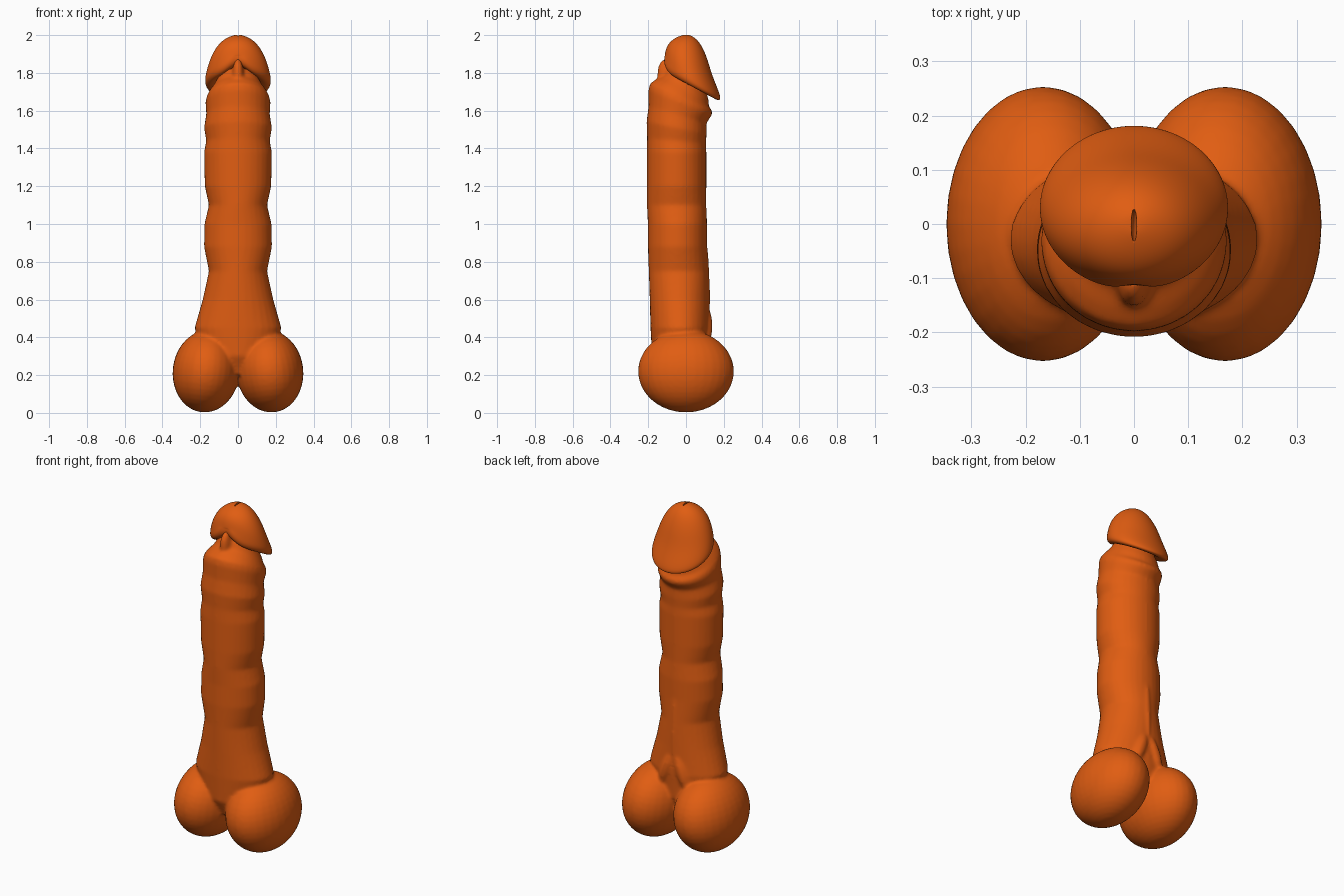
import bpy, bmesh, math
from mathutils import Matrix, Vector

cube = bpy.data.objects.get("Cube")
if cube:
    bpy.data.objects.remove(cube)

orange = bpy.data.materials.new("warm_orange")
orange.use_nodes = True
colour = (0.75, 0.11, 0.006, 1)
orange.diffuse_color = colour
orange.node_tree.nodes["Principled BSDF"].inputs["Base Color"].default_value = colour


def loft(bm, rows, segments=32):
    """Skin tilted elliptical rings given as (y, z, half width, half depth, slope)."""
    rings = []
    for y, z, rx, ry, slope in rows:
        ring = []
        for i in range(segments):
            a = math.tau * i / segments
            dy = ry * math.sin(a)
            ring.append(bm.verts.new((rx * math.cos(a), y + dy, z + slope * dy)))
        rings.append(ring)
    for low, high in zip(rings, rings[1:]):
        for i in range(segments):
            j = (i + 1) % segments
            bm.faces.new((low[i], low[j], high[j], high[i]))
    bm.faces.new(rings[0][::-1])
    bm.faces.new(rings[-1])
    return rings


def ellipsoid(bm, centre, radii, tilt=0):
    matrix = (Matrix.Translation(centre) @ Matrix.Rotation(tilt, 4, "Y")
              @ Matrix.Diagonal((*radii, 1)))
    bmesh.ops.create_uvsphere(bm, u_segments=32, v_segments=20, radius=1, matrix=matrix)


def finish(bm, name):
    bmesh.ops.recalc_face_normals(bm, faces=bm.faces)
    mesh = bpy.data.meshes.new(name)
    bm.to_mesh(mesh)
    bm.free()
    mesh.materials.append(orange)
    mesh.shade_smooth()
    obj = bpy.data.objects.new(name, mesh)
    bpy.context.collection.objects.link(obj)
    return obj


# Shaft with gentle side swellings and a slanted fold near the top
body = bmesh.new()
loft(body, [
    (-.03, .20, .09, .10, 0), (-.03, .30, .19, .15, 0), (-.03, .45, .23, .158, 0),
    (-.035, .60, .187, .157, 0), (-.04, .75, .154, .157, 0), (-.045, .88, .18, .157, 0),
    (-.045, 1.0, .178, .157, 0), (-.05, 1.1, .154, .157, 0), (-.05, 1.2, .176, .158, 0),
    (-.05, 1.38, .18, .158, 0), (-.05, 1.44, .168, .156, -.1), (-.05, 1.51, .18, .159, -.2),
    (-.045, 1.58, .168, .153, -.3), (-.03, 1.645, .172, .168, -.4),
    (-.025, 1.67, .166, .165, -.45), (-.02, 1.695, .152, .14, -.5),
    (0, 1.72, .132, .12, -.55), (0, 1.78, .10, .10, -.5)])

# Rounded base lobes, with ridges running up to the shaft behind
for side in (-1, 1):
    ellipsoid(body, (side * .168, 0, .22), (.178, .254, .218), side * -.12)
    ellipsoid(body, (side * .05, .09, .46), (.04, .05, .13), side * -.35)
ellipsoid(body, (0, .095, .62), (.025, .032, .32))
# Narrow band joining the shaft to the cap in front
ellipsoid(body, (0, -.108, 1.79), (.03, .045, .085))

shaft = finish(body, "shaft_and_base")
merge = shaft.modifiers.new("merge", "REMESH")
merge.mode = "VOXEL"
merge.voxel_size = .009
merge.use_smooth_shade = True
soften = shaft.modifiers.new("soften", "SMOOTH")
soften.factor = .5
soften.iterations = 8

# Slanted cap with a flared rim, notched at the front
cap = bmesh.new()
rings = loft(cap, [
    (.01, 1.76, .09, .08, -.5), (.015, 1.735, .135, .115, -.52), (.027, 1.73, .163, .145, -.55),
    (.031, 1.747, .176, .155, -.56), (.028, 1.777, .174, .148, -.53),
    (.012, 1.84, .159, .126, -.42), (.005, 1.90, .136, .111, -.28),
    (0, 1.95, .105, .088, -.14), (0, 1.982, .068, .058, -.05),
    (0, 1.998, .03, .026, 0), (0, 2.001, .01, .01, 0)])
for ring in rings[:5]:
    for v in ring:
        if v.co.y < 0:
            v.co.z += .045 * math.exp(-(v.co.x / .06) ** 2)
            v.co.y += .012 * math.exp(-(v.co.x / .025) ** 2)
head = finish(cap, "rounded_cap")
smooth = head.modifiers.new("smooth", "SUBSURF")
smooth.levels = smooth.render_levels = 2

# Small slit in the top of the cap
slit = bmesh.new()
ellipsoid(slit, (0, -.003, 2.0), (.005, .03, .028))
cutter = finish(slit, "slit_cutter")
cutter.hide_render = True
cutter.hide_viewport = True
cutter.display_type = "WIRE"
cut = head.modifiers.new("slit", "BOOLEAN")
cut.operation = "DIFFERENCE"
cut.solver = "EXACT"
cut.object = cutter
